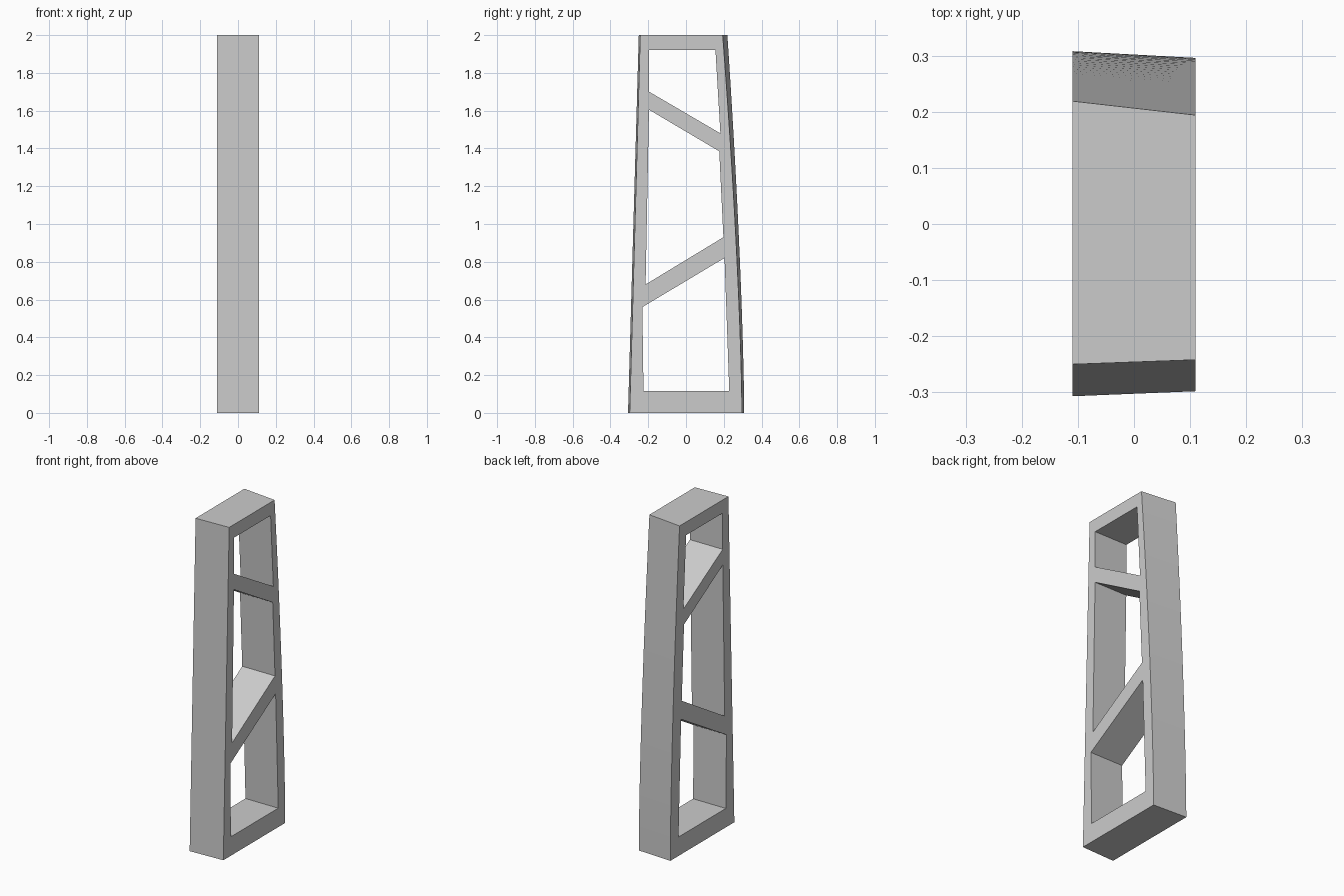
import bpy, bmesh

if "Cube" in bpy.data.objects:
    bpy.data.objects.remove(bpy.data.objects["Cube"])

HALF = 0.11      # half width along x
STEPS = 24       # rings along the bowed back edge

grey = bpy.data.materials.new("plain grey")
grey.diffuse_color = (0.6, 0.6, 0.6, 1)
grey.use_nodes = True
grey.node_tree.nodes["Principled BSDF"].inputs["Base Color"].default_value = grey.diffuse_color


def solid(name, rings):
    """Loft equal-length closed rings into a capped solid."""
    bm = bmesh.new()
    loops = [[bm.verts.new(p) for p in ring] for ring in rings]
    for a, b in zip(loops, loops[1:]):
        for i in range(len(a)):
            j = (i + 1) % len(a)
            bm.faces.new((a[i], a[j], b[j], b[i]))
    bm.faces.new(loops[0])
    bm.faces.new(loops[-1])
    bmesh.ops.recalc_face_normals(bm, faces=bm.faces)
    mesh = bpy.data.meshes.new(name)
    bm.to_mesh(mesh)
    bm.free()
    mesh.materials.append(grey)
    obj = bpy.data.objects.new(name, mesh)
    bpy.context.collection.objects.link(obj)
    return obj


def outline(x, front_low, front_high, back_low, back_high):
    """Side outline: straight front edge, gently bowed back edge."""
    pts = [(x, front_high, 2), (x, front_low, 0)]
    for i in range(STEPS + 1):
        t = i / STEPS
        pts.append((x, back_low + (back_high - back_low) * t ** 1.5, 2 * t))
    return pts


# Tapered frame, slightly deeper on the -x side
frame = solid("tapered_frame", [
    outline(-HALF, -0.307, -0.25, 0.308, 0.219),
    outline(HALF, -0.298, -0.242, 0.296, 0.194),
])

# Three openings, which leave two slanted braces between them (y, z)
openings = {
    "upper_opening": [(-0.195, 1.92), (0.156, 1.92), (0.182, 1.48), (-0.195, 1.70)],
    "middle_opening": [(-0.196, 1.605), (0.176, 1.385), (0.198, 0.93), (-0.214, 0.68)],
    "lower_opening": [(-0.231, 0.56), (0.204, 0.82), (0.229, 0.115), (-0.225, 0.115)],
}
for name, pts in openings.items():
    cutter = solid(name, [[(x, y, z) for y, z in pts] for x in (-0.2, 0.2)])
    cutter.hide_render = True
    cutter.hide_set(True)
    cut = frame.modifiers.new(name, 'BOOLEAN')
    cut.operation = 'DIFFERENCE'
    cut.solver = 'EXACT'
    cut.object = cutter

# Smooth the bowed back, keep the frame edges sharp
bpy.context.view_layer.objects.active = frame
frame.select_set(True)
for name in openings:
    bpy.ops.object.modifier_apply(modifier=name)
for name in openings:
    bpy.data.objects.remove(bpy.data.objects[name])
bpy.ops.object.shade_smooth_by_angle(angle=0.5)
